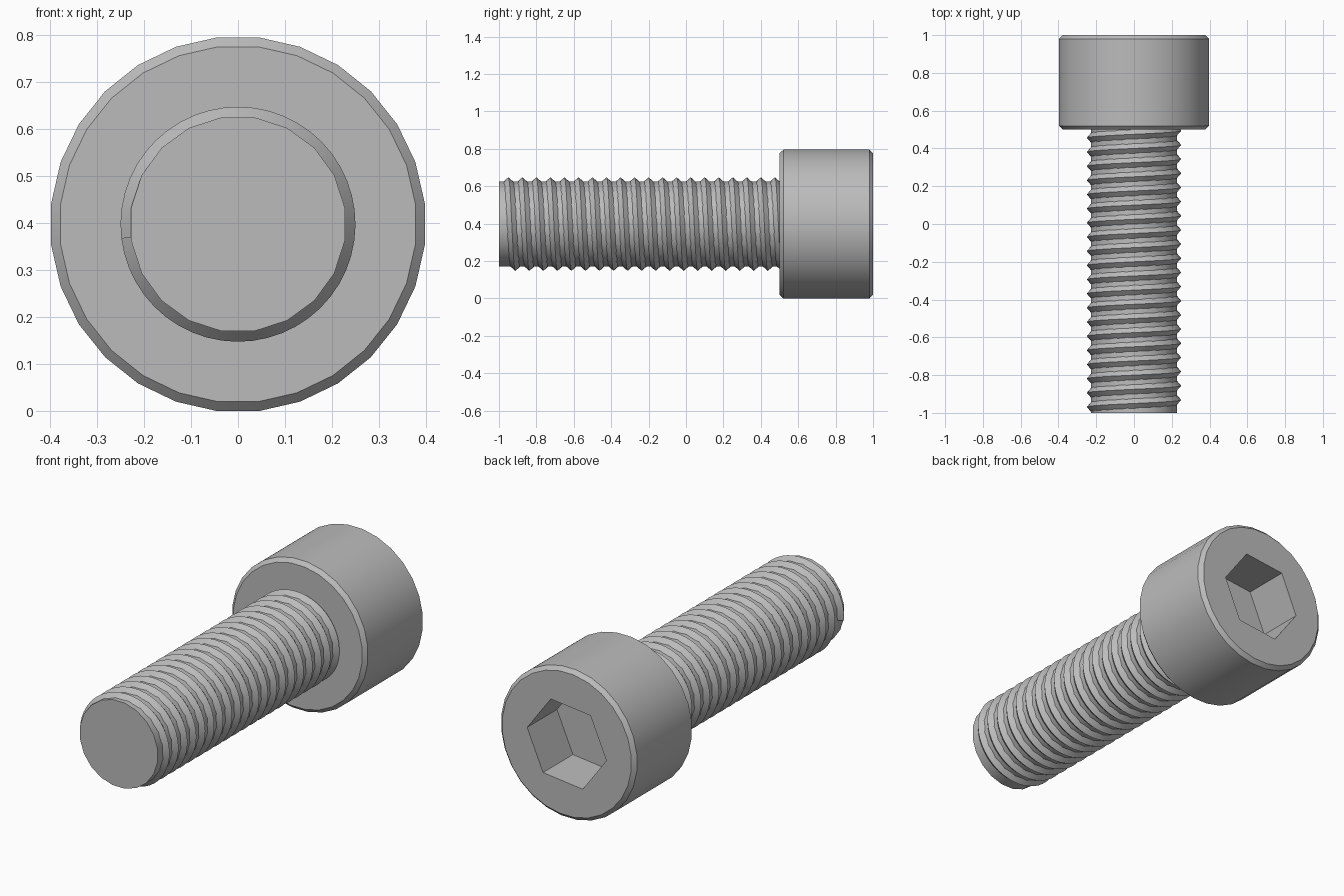
import bpy, bmesh
from math import sin, cos, pi, radians

if "Cube" in bpy.data.objects:
    bpy.data.objects.remove(bpy.data.objects["Cube"], do_unlink=True)

AXIS_Z = 0.3975
PITCH = 0.075

steel = bpy.data.materials.new("steel grey")
steel.use_nodes = True
steel.diffuse_color = (0.5, 0.5, 0.5, 1)
steel.node_tree.nodes["Principled BSDF"].inputs["Base Color"].default_value = (0.5, 0.5, 0.5, 1)


def point(bm, radius, y, angle):
    """Vertex around the bolt axis; the angle runs from the top towards +x."""
    return bm.verts.new((radius * sin(angle), y, AXIS_Z + radius * cos(angle)))


def ring(bm, sides, radius, y, offset):
    return [point(bm, radius, y, offset + 2 * pi * i / sides) for i in range(sides)]


def bridge(bm, a, b):
    n = len(a)
    for i in range(n):
        j = (i + 1) % n
        bm.faces.new((a[i], a[j], b[j], b[i]))


def loop_edges(bm, loop):
    edges = []
    for a, b in zip(loop, loop[1:] + loop[:1]):
        edges.append(bm.edges.get((a, b)) or bm.edges.new((a, b)))
    return edges


def finish(bm, name):
    bmesh.ops.recalc_face_normals(bm, faces=bm.faces)
    mesh = bpy.data.meshes.new(name)
    bm.to_mesh(mesh)
    bm.free()
    obj = bpy.data.objects.new(name, mesh)
    bpy.context.collection.objects.link(obj)
    mesh.materials.append(steel)
    bpy.ops.object.select_all(action='DESELECT')
    obj.select_set(True)
    bpy.context.view_layer.objects.active = obj
    bpy.ops.object.shade_smooth_by_angle(angle=radians(30))
    return obj


# Head: chamfered cylinder with a hexagonal socket in its back face
bm = bmesh.new()
sides = 28
profile = [(0.38, 0.5), (0.4, 0.52), (0.4, 0.98), (0.38, 1.0)]
rings = [ring(bm, sides, r, y, pi / sides) for r, y in profile]
for a, b in zip(rings, rings[1:]):
    bridge(bm, a, b)
bm.faces.new(rings[0])
turn = radians(90) - pi / sides
rim, floor = [ring(bm, 6, 0.234, y, turn) for y in (1.0, 0.75)]
bridge(bm, rim, floor)
bm.faces.new(floor)
bmesh.ops.triangle_fill(bm, use_beauty=True,
                        edges=loop_edges(bm, rings[-1]) + loop_edges(bm, rim))
finish(bm, "head")

# Shank: plain core under the thread
bm = bmesh.new()
tip, base = [ring(bm, 20, 0.23, y, pi / 20) for y in (-1.0, 0.52)]
bridge(bm, tip, base)
bm.faces.new(tip)
bm.faces.new(base)
finish(bm, "shank")

# Thread: right-handed triangular ridge winding along the shank
bm = bmesh.new()
steps = 48
start = radians(-97)
section = [(0.224, -0.03), (0.25, 0), (0.224, 0.03)]
previous = None
for i in range(int(19.8 * steps) + 1):
    angle = start + 2 * pi * i / steps
    y = -0.95 + PITCH * angle / (2 * pi)
    current = [point(bm, r, y + dy, angle) for r, dy in section]
    if previous:
        bridge(bm, previous, current)
    else:
        bm.faces.new(current)
    previous = current
bm.faces.new(previous)
finish(bm, "thread")
